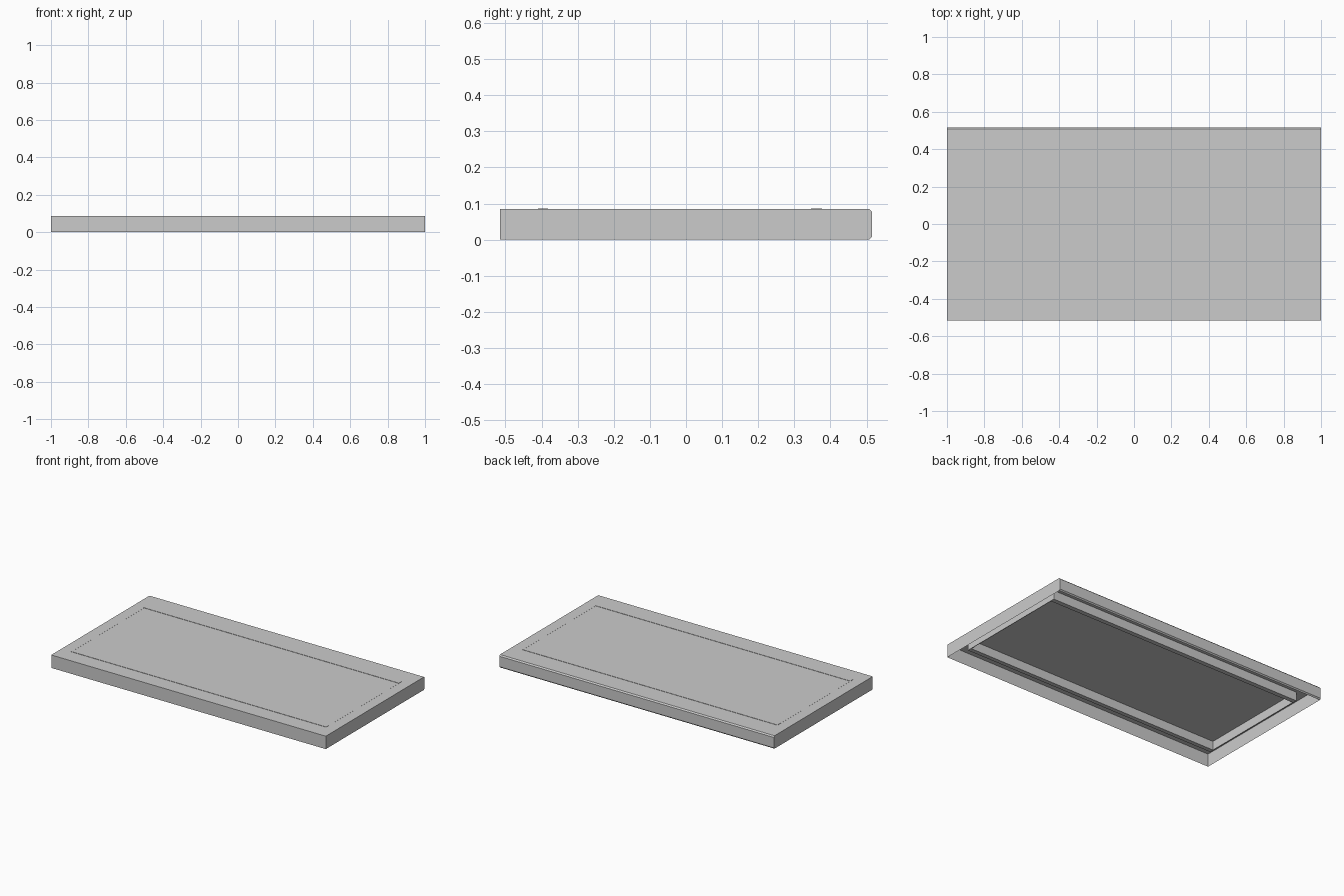
import bpy, bmesh

if "Cube" in bpy.data.objects:
    bpy.data.objects.remove(bpy.data.objects["Cube"])

W, D, H = 1.0, 0.515, 0.085   # half width, half depth, shell height
C = 0.008                     # small bevel on the back edge


def make_object(name, bm):
    mesh = bpy.data.meshes.new(name)
    bm.to_mesh(mesh)
    bm.free()
    obj = bpy.data.objects.new(name, mesh)
    bpy.context.collection.objects.link(obj)
    return obj


def box(name, x0, x1, y0, y1, z0, z1):
    bm = bmesh.new()
    bmesh.ops.create_cube(bm, size=1)
    for v in bm.verts:
        v.co = ((x0 + x1) / 2 + v.co.x * (x1 - x0),
                (y0 + y1) / 2 + v.co.y * (y1 - y0),
                (z0 + z1) / 2 + v.co.z * (z1 - z0))
    return make_object(name, bm)


# thin hollow top, open underneath: side profile swept across the width
profile = [(-D, 0), (-D, H), (D - C, H), (D, H - C), (D, C), (D - C, 0)]
bm = bmesh.new()
left = [bm.verts.new((-W, y, z)) for y, z in profile]
right = [bm.verts.new((W, y, z)) for y, z in profile]
for i in range(len(profile) - 1):
    bm.faces.new((left[i], right[i], right[i + 1], left[i + 1]))
bm.faces.new(left[::-1])
bm.faces.new(right)
# face normals outward, away from the hollow
bm.normal_update()
for f in bm.faces:
    c = f.calc_center_median()
    c.z -= H / 2
    if f.normal.dot(c) < 0:
        f.normal_flip()
make_object("table_top_shell", bm)

# long apron rails, showing slightly through the top
RX, RZ = 0.93, 0.027
box("front_rail", -RX, RX, -0.41, -0.382, RZ, H + 0.002)
box("back_rail", -RX, RX, 0.346, 0.376, RZ, H + 0.002)

# thin end panels joining the rails
for name, s in (("left_end_panel", -1), ("right_end_panel", 1)):
    xs = sorted((s * RX, s * (RX - 0.004)))
    box(name, xs[0], xs[1], -0.382, 0.346, RZ, H + 0.0005)
